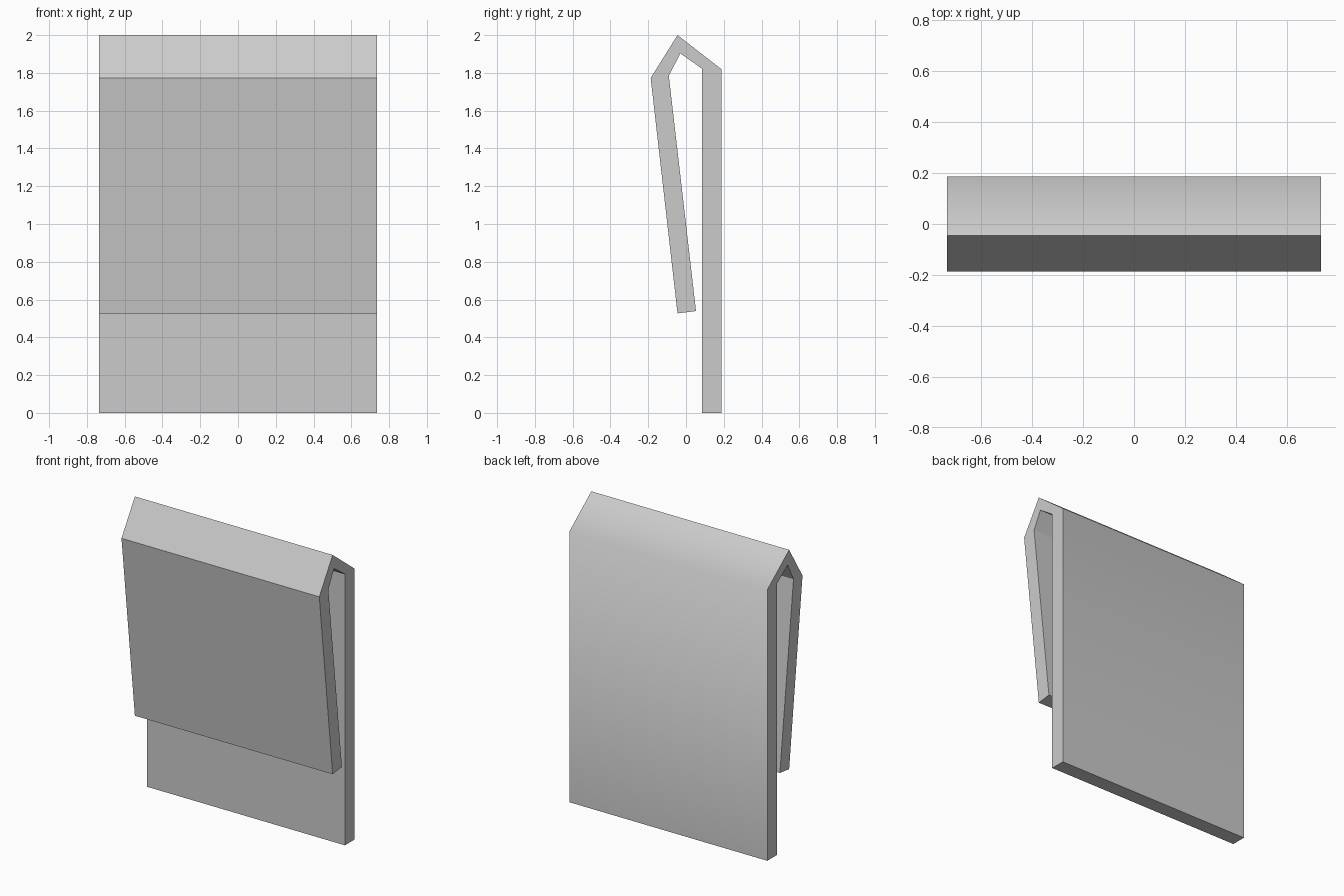
import bpy
import bmesh

if "Cube" in bpy.data.objects:
    bpy.data.objects.remove(bpy.data.objects["Cube"])

HALF_WIDTH = 0.735

# Side profile (y, z) of the folded strip, counter-clockwise seen from +x
profile = [
    (0.085, 0.0), (0.187, 0.0), (0.187, 1.82),        # back panel
    (-0.045, 2.0), (-0.187, 1.773),                   # peaked fold, outside
    (-0.045, 0.527), (0.053, 0.539),                  # front flap end
    (-0.091, 1.785), (-0.03, 1.903), (0.085, 1.822),  # fold, inside
]

# Folded clip: extrude the profile across the width
bm = bmesh.new()
verts = [bm.verts.new((-HALF_WIDTH, y, z)) for y, z in profile]
side = bm.faces.new(verts)
extruded = bmesh.ops.extrude_face_region(bm, geom=[side], use_keep_orig=True)
moved = [v for v in extruded["geom"] if isinstance(v, bmesh.types.BMVert)]
bmesh.ops.translate(bm, verts=moved, vec=(2 * HALF_WIDTH, 0, 0))
bmesh.ops.recalc_face_normals(bm, faces=bm.faces)

# The back panel flows smoothly into the rear slope; other faces stay flat
bm.normal_update()
for face in bm.faces:
    centre = face.calc_center_median()
    face.smooth = face.normal.y > 0.5 and centre.y > 0.06

mesh = bpy.data.meshes.new("folded_clip")
bm.to_mesh(mesh)
bm.free()
clip = bpy.data.objects.new("folded_clip", mesh)
bpy.context.collection.objects.link(clip)
